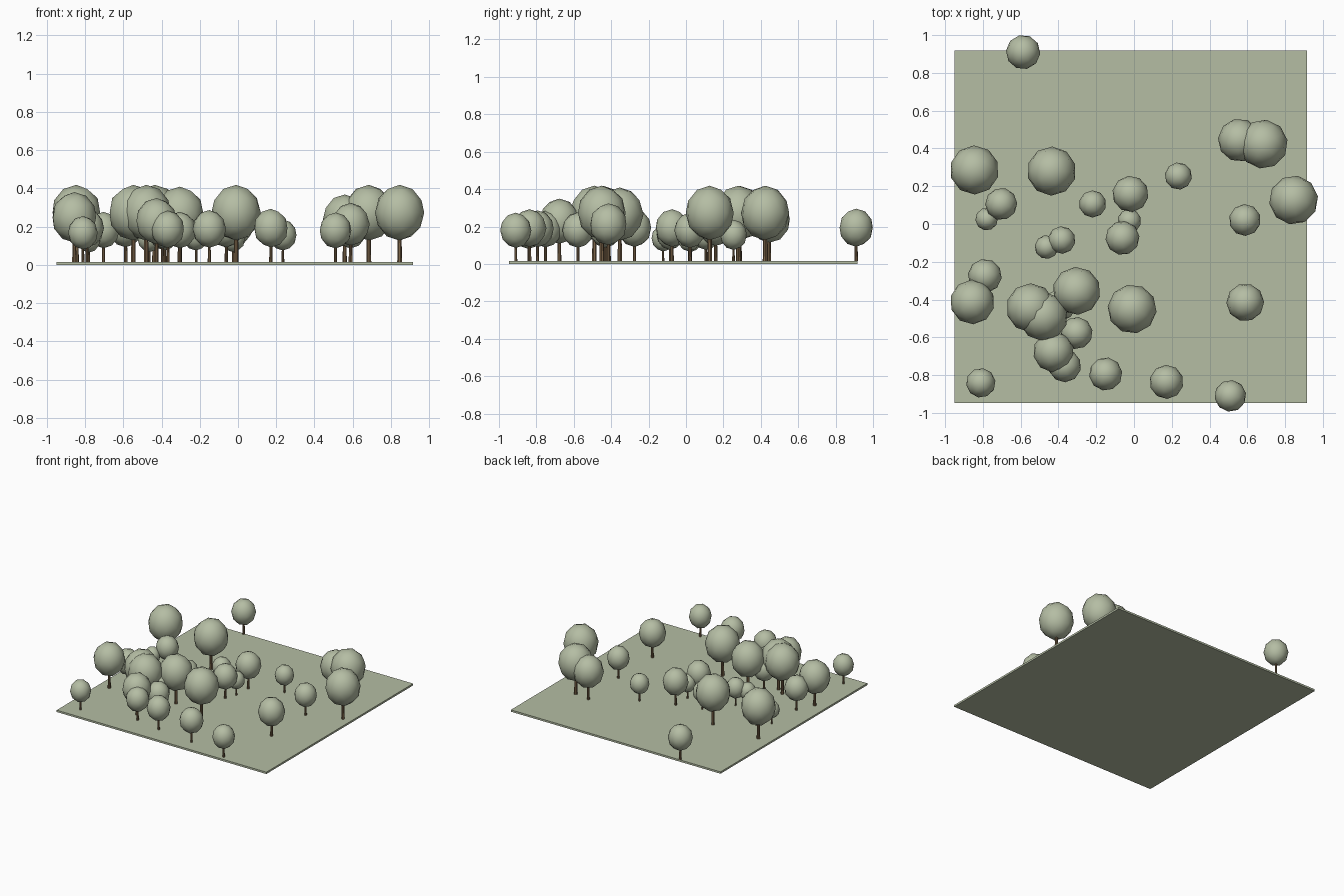
import bpy, bmesh, math, random
from mathutils import Matrix

if "Cube" in bpy.data.objects:
    bpy.data.objects.remove(bpy.data.objects["Cube"])

random.seed(4)


def material(name, color):
    m = bpy.data.materials.new(name)
    m.diffuse_color = (*color, 1)
    m.use_nodes = True
    m.node_tree.nodes["Principled BSDF"].inputs["Base Color"].default_value = m.diffuse_color
    return m


GROUND = material("ground green", (0.46, 0.51, 0.37))
LEAF = material("leaf green", (0.46, 0.51, 0.37))
BARK = material("bark brown", (0.21, 0.135, 0.07))
TOP = 0.015  # ground surface height


def make(name, bm, mat, smooth=False):
    me = bpy.data.meshes.new(name)
    bm.to_mesh(me)
    bm.free()
    me.materials.append(mat)
    ob = bpy.data.objects.new(name, me)
    bpy.context.collection.objects.link(ob)
    for p in me.polygons:
        p.use_smooth = smooth
    return ob


# Ground slab
bm = bmesh.new()
bmesh.ops.create_cube(bm, size=1, matrix=Matrix.Translation((-0.017, -0.015, TOP / 2))
                      @ Matrix.Diagonal((1.865, 1.865, TOP, 1)))
make("ground", bm, GROUND)


def tree(i, x, y, r):
    spin = Matrix.Rotation(random.uniform(0, math.tau), 4, 'Z')
    cz = 0.01 + 2.02 * r
    # Tapered trunk reaching into the crown
    bm = bmesh.new()
    h = cz - TOP
    bmesh.ops.create_cone(bm, cap_ends=True, segments=8, radius1=0.1 * r, radius2=0.07 * r,
                          depth=h, matrix=Matrix.Translation((x, y, TOP + h / 2)) @ spin)
    make(f"trunk_{i}", bm, BARK)
    # Slightly tall crown
    bm = bmesh.new()
    bmesh.ops.create_icosphere(bm, subdivisions=2, radius=r,
                               matrix=Matrix.Translation((x, y, cz))
                               @ Matrix.Diagonal((1, 1, 1.12, 1)) @ spin)
    make(f"crown_{i}", bm, LEAF, True)


# Trees: x, y, crown radius
TREES = [
    (-0.587, 0.91, 0.091), (-0.845, 0.286, 0.13), (-0.436, 0.28, 0.13),
    (-0.703, 0.106, 0.085), (-0.78, 0.026, 0.06), (-0.219, 0.106, 0.072),
    (-0.019, 0.159, 0.096), (-0.025, 0.016, 0.063), (-0.061, -0.074, 0.09),
    (0.235, 0.254, 0.072), (0.558, 0.444, 0.114), (0.684, 0.423, 0.13),
    (0.845, 0.127, 0.13), (0.587, 0.021, 0.084), (-0.383, -0.085, 0.073),
    (-0.463, -0.122, 0.063), (-0.79, -0.275, 0.09), (-0.856, -0.413, 0.118),
    (-0.547, -0.444, 0.13), (-0.48, -0.49, 0.13), (-0.304, -0.354, 0.127),
    (-0.394, -0.43, 0.085), (-0.01, -0.45, 0.13), (0.589, -0.415, 0.1),
    (-0.304, -0.577, 0.085), (-0.426, -0.677, 0.108), (-0.367, -0.751, 0.087),
    (-0.15, -0.794, 0.088), (0.172, -0.836, 0.09), (0.51, -0.91, 0.084),
    (-0.811, -0.841, 0.078),
]
for i, t in enumerate(TREES, 1):
    tree(i, *t)
